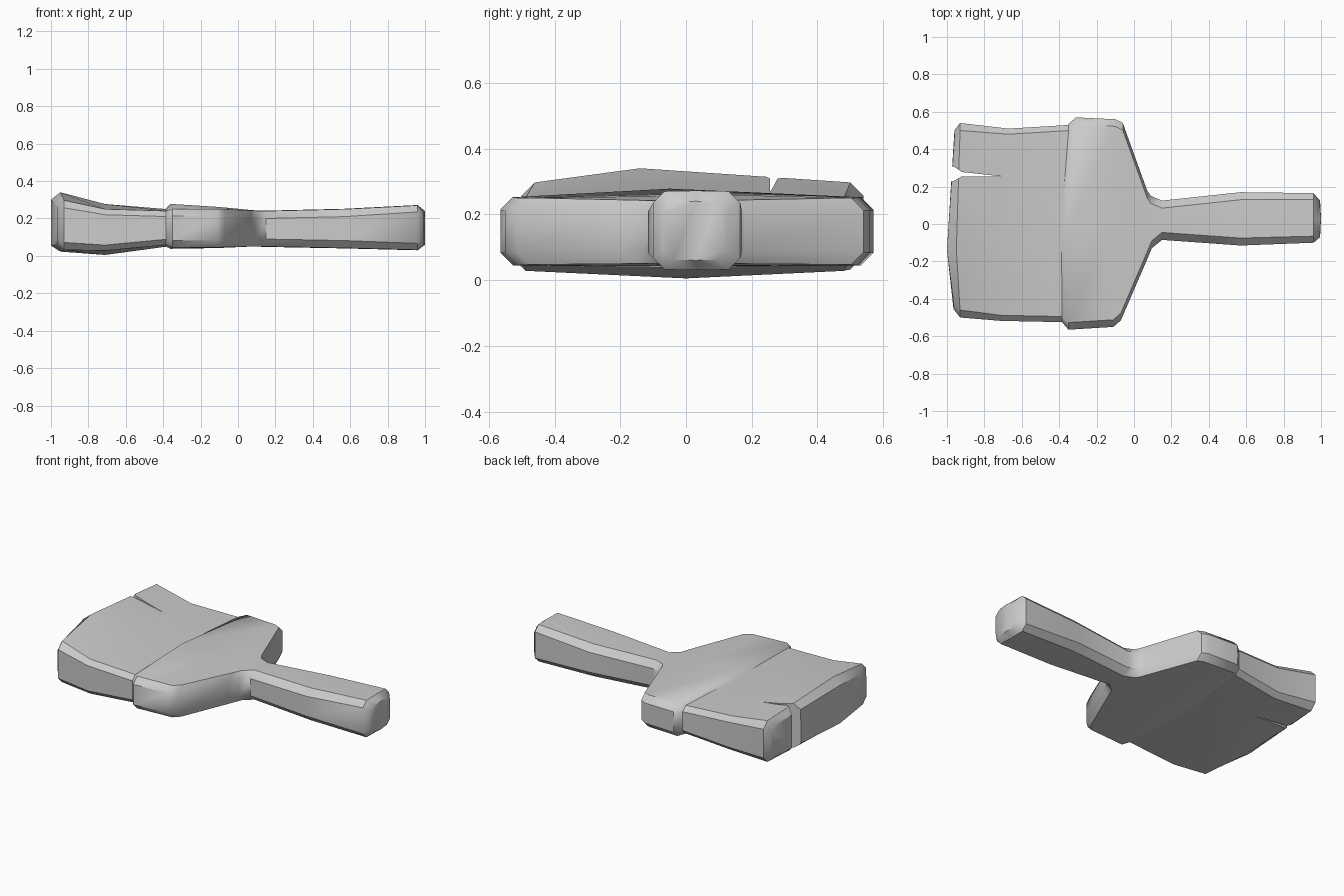
import bpy, bmesh

if "Cube" in bpy.data.objects:
    bpy.data.objects.remove(bpy.data.objects["Cube"])

grey = bpy.data.materials.new("plain_grey")
grey.diffuse_color = (0.6, 0.6, 0.6, 1)
grey.use_nodes = True
grey.node_tree.nodes["Principled BSDF"].inputs["Base Color"].default_value = grey.diffuse_color


def make_object(name, bm):
    bmesh.ops.recalc_face_normals(bm, faces=bm.faces[:])
    mesh = bpy.data.meshes.new(name)
    bm.to_mesh(mesh)
    bm.free()
    mesh.materials.append(grey)
    ob = bpy.data.objects.new(name, mesh)
    bpy.context.collection.objects.link(ob)
    return ob


def loft(name, sections, cap_start=True):
    """Loft chamfered, crowned rectangles along x.
    Section: x at front, middle, back; y front, back, middle;
    top edge, top middle, bottom edge, bottom middle; chamfer."""
    bm = bmesh.new()
    rings = []
    for x0, xm, x1, y0, y1, ym, zt, ztm, zb, zbm, c in sections:
        pts = [(x0, y0, zb + c), (x0, y0, zt - c), (x0, y0 + c, zt), (xm, ym, ztm),
               (x1, y1 - c, zt), (x1, y1, zt - c), (x1, y1, zb + c),
               (x1, y1 - c, zb), (xm, ym, zbm), (x0, y0 + c, zb)]
        rings.append([bm.verts.new(p) for p in pts])
    for a, b in zip(rings, rings[1:]):
        for i in range(10):
            j = (i + 1) % 10
            bm.faces.new((a[i], a[j], b[j], b[i]))
    for r in ([rings[0]] if cap_start else []) + [rings[-1]]:
        for ids in ((0, 1, 2, 3, 8, 9), (3, 4, 5, 6, 7, 8)):
            bm.faces.new([r[i] for i in ids])
    return make_object(name, bm)


def smooth(ob, angle):
    bpy.ops.object.select_all(action='DESELECT')
    ob.select_set(True)
    bpy.context.view_layer.objects.active = ob
    bpy.ops.object.shade_smooth_by_angle(angle=angle)


# Ferrule flowing into the handle
handle = loft("ferrule_and_handle", [
    (-.385, -.39, -.35, -.525, .535, 0, .24, .25, .06, .05, .03),
    (-.35, -.36, -.31, -.565, .57, -.05, .252, .278, .045, .038, .038),
    (-.11, -.11, -.10, -.55, .56, 0, .25, .262, .045, .042, .038),
    (-.07, -.04, -.06, -.515, .54, 0, .25, .256, .047, .045, .038),
    (.07, .07, .07, -.19, .18, .01, .243, .245, .05, .05, .04),
    (.095, .10, .09, -.13, .15, .01, .241, .243, .05, .05, .04),
    (.15, .15, .15, -.085, .125, .02, .24, .242, .05, .048, .04),
    (.57, .57, .57, -.115, .17, .025, .25, .252, .042, .04, .04),
    (.96, .96, .96, -.10, .165, .03, .27, .272, .032, .03, .035),
    (.995, 1.0, .995, -.07, .125, .03, .235, .24, .062, .06, .03),
], cap_start=False)
smooth(handle, 0.7)

# Flaring bristle block
bristles = loft("bristles", [
    (-.37, -.38, -.34, -.525, .53, 0, .24, .25, .06, .05, .03),
    (-.71, -.71, -.67, -.518, .51, 0, .25, .277, .028, .005, .03),
    (-.93, -.95, -.93, -.50, .54, -.14, .297, .34, .032, .023, .04),
    (-.965, -1.0, -.96, -.455, .50, -.14, .262, .30, .06, .055, .035),
])

# Split in the bristles, cut with a flared wedge
bm = bmesh.new()
outline = [(-.71, .255), (-.92, .278), (-.96, .305), (-1.1, .34),
           (-1.1, .19), (-.96, .232), (-.92, .255)]
face = bm.faces.new([bm.verts.new((x, y, -.2)) for x, y in outline])
top = bmesh.ops.extrude_face_region(bm, geom=[face])["geom"]
bmesh.ops.translate(bm, vec=(0, 0, .8),
                    verts=[v for v in top if isinstance(v, bmesh.types.BMVert)])
cutter = make_object("split_cutter", bm)
cutter.hide_render = True

mod = bristles.modifiers.new("split", 'BOOLEAN')
mod.operation = 'DIFFERENCE'
mod.solver = 'EXACT'
mod.object = cutter
bpy.context.view_layer.objects.active = bristles
bpy.ops.object.modifier_apply(modifier="split")
bpy.data.objects.remove(cutter)
smooth(bristles, 0.6)
